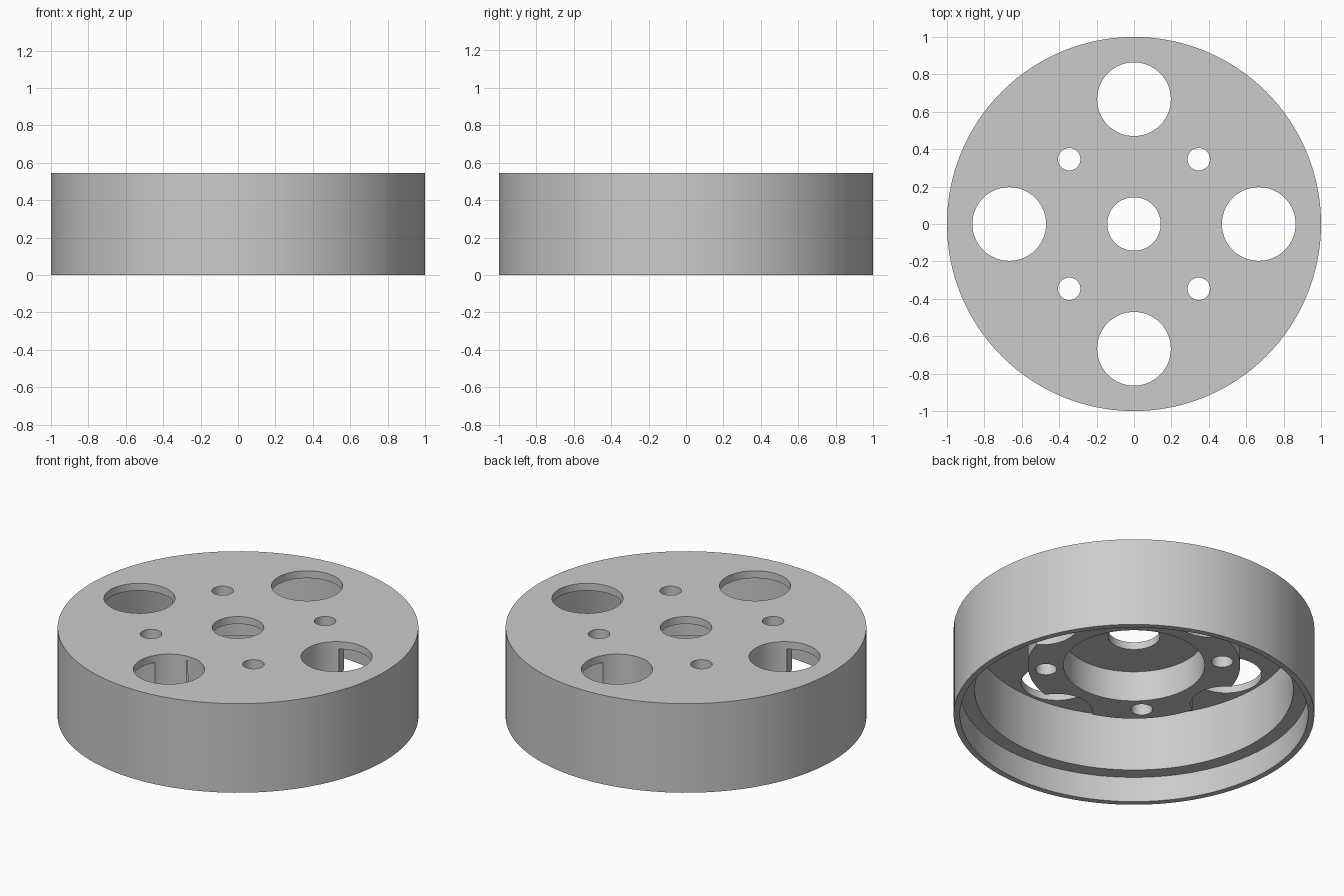
import bpy, bmesh, math

if "Cube" in bpy.data.objects:
    bpy.data.objects.remove(bpy.data.objects["Cube"])

grey = bpy.data.materials.new("plain grey")
grey.diffuse_color = (0.60, 0.60, 0.60, 1)
grey.use_nodes = True
grey.node_tree.nodes["Principled BSDF"].inputs["Base Color"].default_value = grey.diffuse_color

HEIGHT, WEB = 0.545, 0.50     # top face and underside of the thin web
SEGMENTS = 128


def lathe(name, profile, segments):
    """Revolve a closed (radius, z) profile around the z axis."""
    bm = bmesh.new()
    rings = []
    for i in range(segments):
        a = 2 * math.pi * i / segments
        rings.append([bm.verts.new((r * math.cos(a), r * math.sin(a), z)) for r, z in profile])
    n = len(profile)
    for i in range(segments):
        a, b = rings[i], rings[(i + 1) % segments]
        for j in range(n):
            k = (j + 1) % n
            bm.faces.new((a[j], b[j], b[k], a[k]))
    bmesh.ops.recalc_face_normals(bm, faces=bm.faces)
    mesh = bpy.data.meshes.new(name)
    bm.to_mesh(mesh)
    bm.free()
    obj = bpy.data.objects.new(name, mesh)
    bpy.context.collection.objects.link(obj)
    return obj


def drill(target, radius, distance, start_angle, segments):
    """Cut four equally spaced round holes through the target."""
    for i in range(4):
        a = start_angle + i * math.pi / 2
        bpy.ops.mesh.primitive_cylinder_add(
            vertices=segments, radius=radius, depth=2,
            location=(distance * math.cos(a), distance * math.sin(a), 0.3))
        cutter = bpy.context.object
        mod = target.modifiers.new("hole", 'BOOLEAN')
        mod.operation, mod.solver, mod.object = 'DIFFERENCE', 'EXACT', cutter
        bpy.context.view_layer.objects.active = target
        bpy.ops.object.modifier_apply(modifier=mod.name)
        bpy.data.objects.remove(cutter, do_unlink=True)


# Wheel section: bore, recessed hub, web, stepped rim
wheel = lathe("wheel_body", [
    (0.143, HEIGHT), (0.143, WEB),
    (0.392, WEB), (0.392, 0.314),       # recess inside the hub
    (0.589, 0.314), (0.589, WEB),       # hub face and outer wall
    (0.883, WEB), (0.883, 0.155),       # inside of the rim
    (0.965, 0.155), (0.965, 0.0),       # step in the rim
    (1.0, 0.0), (1.0, HEIGHT),
], SEGMENTS)

# Large lightening holes (also scallop the hub) and small bolt holes
drill(wheel, 0.197, 0.667, 0, 64)
drill(wheel, 0.060, 0.490, math.pi / 4, 32)

wheel.data.materials.clear()
wheel.data.materials.append(grey)
for p in wheel.data.polygons:
    p.material_index = 0

bpy.ops.object.select_all(action='DESELECT')
wheel.select_set(True)
bpy.context.view_layer.objects.active = wheel
bpy.ops.object.shade_smooth_by_angle(angle=math.radians(30))
